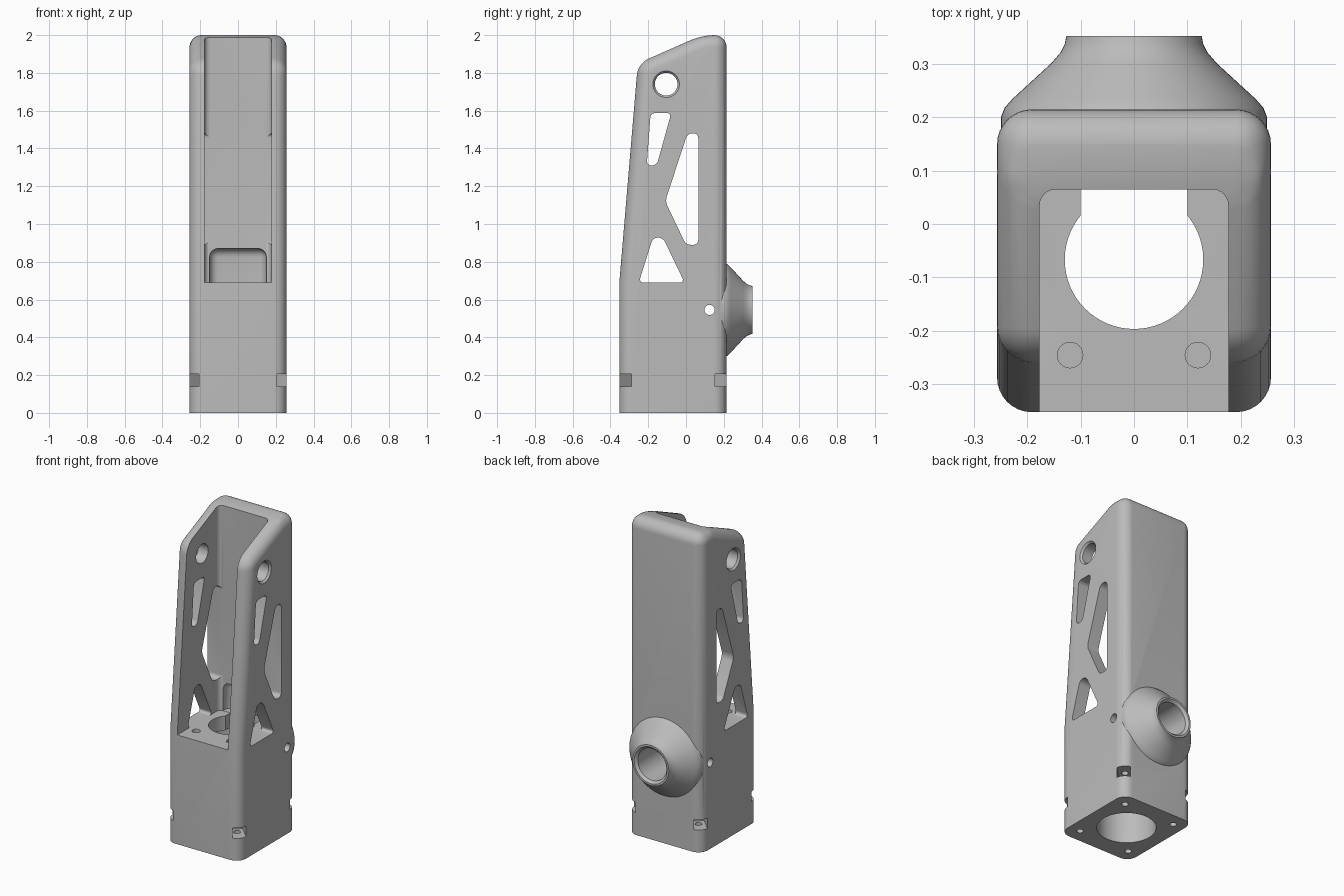
import bpy, bmesh, math
from mathutils import Matrix, Vector

if "Cube" in bpy.data.objects:
    bpy.data.objects.remove(bpy.data.objects["Cube"])

grey = bpy.data.materials.new("plain grey")
grey.use_nodes = True
colour = (0.5, 0.5, 0.5, 1)
grey.diffuse_color = colour
grey.node_tree.nodes["Principled BSDF"].inputs["Base Color"].default_value = colour

CENTRE_Y = -0.067   # axis of the vertical bore
PORT_Z = 0.545      # axis of the rear port


def finish(name, bm):
    bmesh.ops.recalc_face_normals(bm, faces=bm.faces)
    mesh = bpy.data.meshes.new(name)
    bm.to_mesh(mesh)
    bm.free()
    mesh.materials.append(grey)
    obj = bpy.data.objects.new(name, mesh)
    bpy.context.collection.objects.link(obj)
    return obj


def along_x(edge):
    d = edge.verts[0].co - edge.verts[1].co
    return abs(d.x) > 0.9 * d.length


def prism(name, points, half, radius=0, pick=along_x, segments=6):
    """Side profile of (y, z) points widened along x, with chosen edges rounded."""
    bm = bmesh.new()
    rings = [[bm.verts.new((x, y, z)) for y, z in points] for x in (-half, half)]
    for ring in rings:
        bm.faces.new(ring)
    for i in range(len(points)):
        j = (i + 1) % len(points)
        bm.faces.new((rings[0][i], rings[0][j], rings[1][j], rings[1][i]))
    bmesh.ops.recalc_face_normals(bm, faces=bm.faces)
    if radius:
        bmesh.ops.bevel(bm, geom=[e for e in bm.edges if pick(e)], offset=radius,
                        segments=segments, profile=0.5, affect='EDGES', clamp_overlap=True)
    return finish(name, bm)


def box_points(y0, y1, z0, z1):
    return [(y0, z0), (y1, z0), (y1, z1), (y0, z1)]


def rod(name, radius, start, end, end_radius=None, sides=48):
    """Cylinder or cone between two points."""
    a, b = Vector(start), Vector(end)
    turn = (b - a).to_track_quat('Z', 'Y').to_matrix().to_4x4()
    bm = bmesh.new()
    bmesh.ops.create_cone(bm, cap_ends=True, segments=sides, radius1=radius,
                          radius2=radius if end_radius is None else end_radius,
                          depth=(b - a).length,
                          matrix=Matrix.Translation((a + b) / 2) @ turn)
    return finish(name, bm)


def lathe_y(name, profile, z, sides=64):
    """Closed solid turned about a line along y; profile holds (radius, y)."""
    bm = bmesh.new()
    rings = []
    for r, y in profile:
        rings.append([bm.verts.new((r * math.cos(t), y, z + r * math.sin(t)))
                      for t in (math.tau * k / sides for k in range(sides))])
    for low, high in zip(rings, rings[1:]):
        for k in range(sides):
            n = (k + 1) % sides
            bm.faces.new((low[k], low[n], high[n], high[k]))
    bm.faces.new(rings[0])
    bm.faces.new(rings[-1])
    return finish(name, bm)


def combine(target, tool, operation='DIFFERENCE'):
    tool.hide_render = True
    mod = target.modifiers.new(tool.name, 'BOOLEAN')
    mod.operation, mod.solver, mod.object = operation, 'EXACT', tool
    bpy.context.view_layer.objects.active = target
    bpy.ops.object.modifier_apply(modifier=mod.name)
    bpy.data.objects.remove(tool)


# Outer shell: leaning front, sloped top, all long edges rounded
def shell_edge(edge):
    a, b = (v.co for v in edge.verts)
    if along_x(edge):
        return a.z > 1
    return max(a.z, b.z) > 0.01


housing = prism("housing", [(-0.353, 0), (0.215, 0), (0.215, 2), (0.085, 2),
                            (-0.255, 1.85), (-0.353, 0.69)], 0.257, 0.07, shell_edge, 8)

# Flared rear port
port = lathe_y("rear_port", [(0.25, 0.12), (0.25, 0.2), (0.243, 0.218), (0.228, 0.235),
                             (0.155, 0.302), (0.138, 0.322), (0.13, 0.338),
                             (0.127, 0.353)], PORT_Z)
combine(housing, port, 'UNION')


# Open channel in the upper front, with rounded rear corners
def rear_upright(edge):
    a, b = (v.co for v in edge.verts)
    return min(a.y, b.y) > 0 and abs(a.z - b.z) > 0.5


combine(housing, prism("channel_cut", box_points(-0.6, 0.065, 0.69, 2.3), 0.177,
                       0.03, rear_upright))

# Vertical bore: wide chamber below, narrower opening in the shelf
combine(housing, rod("chamber_cut", 0.17, (0, CENTRE_Y, -0.1), (0, CENTRE_Y, 0.6), sides=64))
combine(housing, rod("shelf_opening_cut", 0.13, (0, CENTRE_Y, 0.5), (0, CENTRE_Y, 0.75), sides=64))

# Rear port bore with a slightly chamfered mouth
combine(housing, rod("port_cut", 0.1, (0, 0, PORT_Z), (0, 0.5, PORT_Z)))
combine(housing, rod("port_mouth_cut", 0.1, (0, 0.338, PORT_Z), (0, 0.358, PORT_Z), 0.12))

# Rounded recess at the foot of the back wall and the slot below it
combine(housing, prism("recess_cut", box_points(-0.02, 0.125, 0.691, 0.87), 0.15, 0.045,
                       lambda e: min(v.co.z for v in e.verts) > 0.8
                       or min(v.co.y for v in e.verts) > 0.1 and not along_x(e)))
combine(housing, prism("slot_cut", box_points(0.0, 0.12, 0.55, 0.72), 0.1))

# Lightening windows through both side walls
windows = {
    "upper_window_cut": [(-0.187, 1.588), (-0.078, 1.588), (-0.155, 1.31), (-0.208, 1.31)],
    "middle_window_cut": [(0.065, 1.48), (0.008, 1.48), (-0.11, 1.12), (0.0, 0.89), (0.065, 0.89)],
    "lower_window_cut": [(-0.175, 0.928), (-0.122, 0.928), (-0.008, 0.69), (-0.25, 0.69)],
}
for name, points in windows.items():
    combine(housing, prism(name, points, 0.4, 0.025))

# Cross holes: large pivot hole with chamfered rims, small pin hole
combine(housing, rod("pivot_hole_cut", 0.06, (-0.4, -0.105, 1.74), (0.4, -0.105, 1.74)))
combine(housing, rod("pin_hole_cut", 0.027, (-0.4, 0.125, PORT_Z), (0.4, 0.125, PORT_Z), sides=24))
for side in (-1, 1):
    combine(housing, rod("pivot_rim_cut", 0.072, (side * 0.259, -0.105, 1.74),
                         (side * 0.243, -0.105, 1.74), 0.058))
    # Blind screw holes in the shelf
    combine(housing, rod("shelf_screw_cut", 0.024, (side * 0.12, -0.246, 0.5),
                         (side * 0.12, -0.246, 0.75), sides=24))

# Bottom screw holes, each met by a nut slot through its corner
for sx in (-1, 1):
    for y, sy in ((-0.267, -1), (0.133, 1)):
        x = sx * 0.18
        combine(housing, rod("base_screw_cut", 0.02, (x, y, -0.1), (x, y, 0.3), sides=24))
        slot = prism("nut_slot_cut", box_points(-0.04, 0.2, 0.14, 0.205), 0.04)
        slot.data.transform(Matrix.Translation((x, y, 0))
                            @ Matrix.Rotation(math.atan2(-sx, sy), 4, 'Z'))
        combine(housing, slot)

# Smooth rounded areas, crisp cut edges
bpy.ops.object.select_all(action='DESELECT')
housing.select_set(True)
bpy.context.view_layer.objects.active = housing
bpy.ops.object.shade_smooth_by_angle(angle=math.radians(30))
